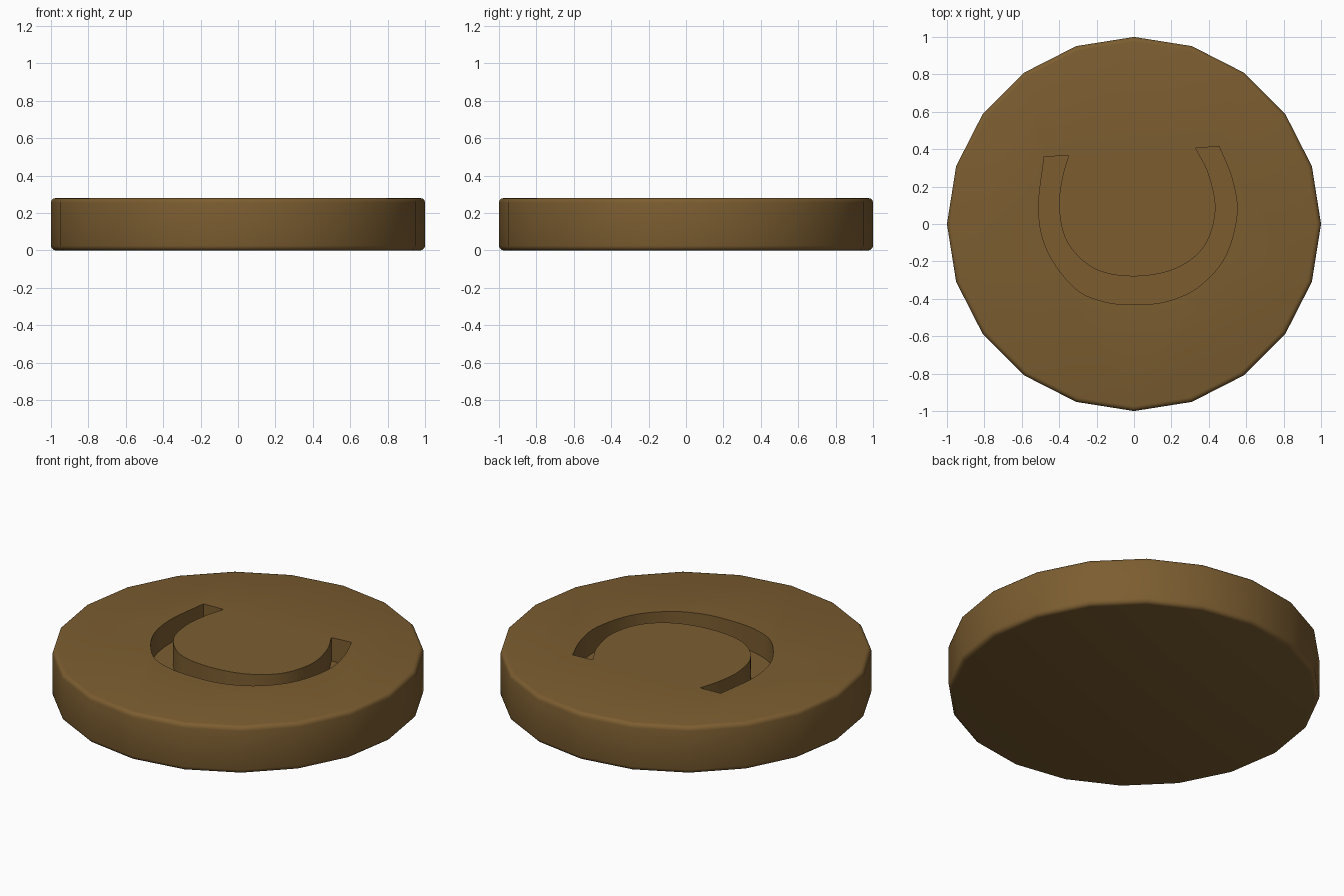
import bpy, bmesh, math
from mathutils import Vector

if "Cube" in bpy.data.objects:
    bpy.data.objects.remove(bpy.data.objects["Cube"])

HEIGHT, DEPTH = 0.28, 0.14

# Groove outline: outer arc left to right, inner arc right to left
OUTER = [(-.48, .36), (-.51, .08), (-.465, -.14), (-.32, -.34), (-.16, -.415), (0, -.43),
         (.17, -.415), (.34, -.34), (.485, -.18), (.55, .05), (.525, .24), (.455, .415)]
INNER = [(.33, .405), (.40, .265), (.435, .07), (.375, -.12), (.22, -.24), (0, -.28),
         (-.21, -.24), (-.355, -.10), (-.40, .08), (-.385, .24), (-.35, .365)]


def smooth_path(points, steps=5):
    """Catmull-Rom curve through the points."""
    p = [Vector(q) for q in points]
    p = [2 * p[0] - p[1]] + p + [2 * p[-1] - p[-2]]
    out = []
    for a, b, c, d in zip(p, p[1:], p[2:], p[3:]):
        for i in range(steps):
            t = i / steps
            out.append(0.5 * (2 * b + (c - a) * t + (2 * a - 5 * b + 4 * c - d) * t ** 2
                              + (3 * b - a - 3 * c + d) * t ** 3))
    return out + [p[-2]]


def prism(name, outline, z0, z1):
    """Extrude a flat counter-clockwise outline from z0 to z1."""
    bm = bmesh.new()
    face = bm.faces.new([bm.verts.new((x, y, z0)) for x, y in outline])
    moved = bmesh.ops.extrude_face_region(bm, geom=[face])["geom"]
    bmesh.ops.translate(bm, vec=(0, 0, z1 - z0),
                        verts=[v for v in moved if isinstance(v, bmesh.types.BMVert)])
    bmesh.ops.recalc_face_normals(bm, faces=bm.faces)
    mesh = bpy.data.meshes.new(name)
    bm.to_mesh(mesh)
    bm.free()
    obj = bpy.data.objects.new(name, mesh)
    bpy.context.collection.objects.link(obj)
    return obj


# Twenty-sided disc
circle = [(math.cos(i * math.tau / 20), math.sin(i * math.tau / 20)) for i in range(20)]
disc = prism("disc", circle, 0, HEIGHT)

# Horseshoe-shaped cutter for the recess
cutter = prism("groove_cutter", smooth_path(OUTER) + smooth_path(INNER),
               HEIGHT - DEPTH, HEIGHT + 0.2)
cutter.hide_render = True

# Rounded rims, then the recess
bevel = disc.modifiers.new("rim", 'BEVEL')
bevel.width, bevel.segments = 0.025, 3
bevel.limit_method, bevel.angle_limit = 'ANGLE', math.radians(40)
groove = disc.modifiers.new("groove", 'BOOLEAN')
groove.operation, groove.solver, groove.object = 'DIFFERENCE', 'EXACT', cutter

bpy.context.view_layer.objects.active = disc
disc.select_set(True)
for m in ("rim", "groove"):
    bpy.ops.object.modifier_apply(modifier=m)
bpy.data.objects.remove(cutter)
bpy.ops.object.shade_smooth_by_angle(angle=math.radians(35))

# Brown material
mat = bpy.data.materials.new("brown")
mat.diffuse_color = (0.2, 0.11, 0.03, 1)
mat.use_nodes = True
mat.node_tree.nodes["Principled BSDF"].inputs["Base Color"].default_value = mat.diffuse_color
disc.data.materials.clear()
disc.data.materials.append(mat)
for poly in disc.data.polygons:
    poly.material_index = 0
